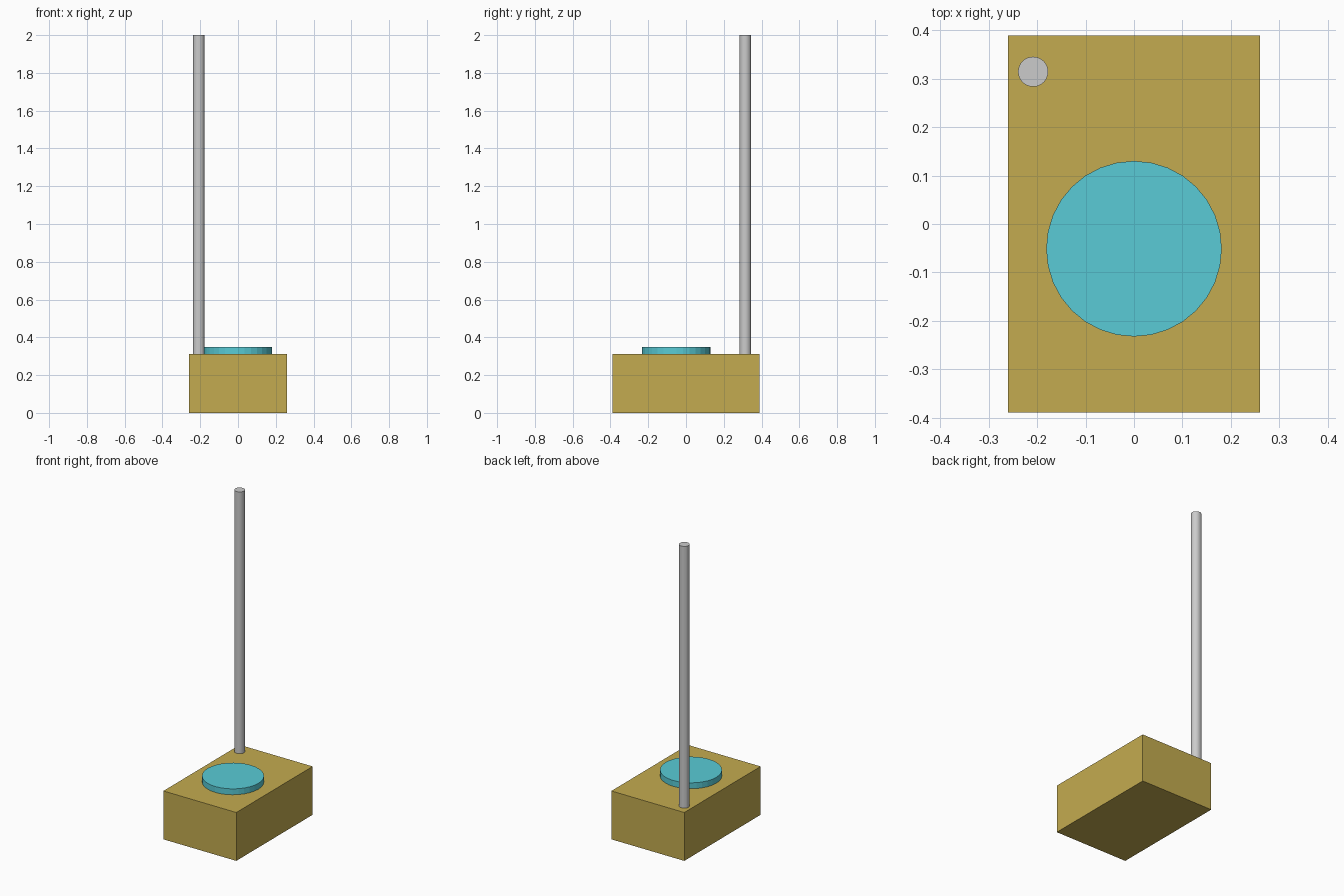
import bpy

if "Cube" in bpy.data.objects:
    bpy.data.objects.remove(bpy.data.objects["Cube"])

BOX_TOP = 0.312


def paint(obj, name, color):
    mat = bpy.data.materials.new(name)
    mat.diffuse_color = color
    mat.use_nodes = True
    mat.node_tree.nodes["Principled BSDF"].inputs["Base Color"].default_value = mat.diffuse_color
    obj.data.materials.append(mat)


def cylinder(name, x, y, z0, z1, radius):
    bpy.ops.mesh.primitive_cylinder_add(vertices=32, radius=radius, depth=z1 - z0,
                                        location=(x, y, (z0 + z1) / 2))
    obj = bpy.context.object
    obj.name = name
    return obj


# Base box
bpy.ops.mesh.primitive_cube_add(size=1, location=(0, 0, BOX_TOP / 2))
base = bpy.context.object
base.name = "base_box"
base.scale = (0.52, 0.778, BOX_TOP)
bpy.ops.object.transform_apply(location=False, rotation=False, scale=True)
paint(base, "ochre", (0.55, 0.41, 0.08, 1))

# Round disc on top
disc = cylinder("top_disc", 0, -0.051, BOX_TOP, 0.35, 0.181)
paint(disc, "turquoise", (0.1, 0.6, 0.67, 1))

# Tall pole in the back left corner
cylinder("pole", -0.208, 0.314, BOX_TOP, 2.0, 0.031)
